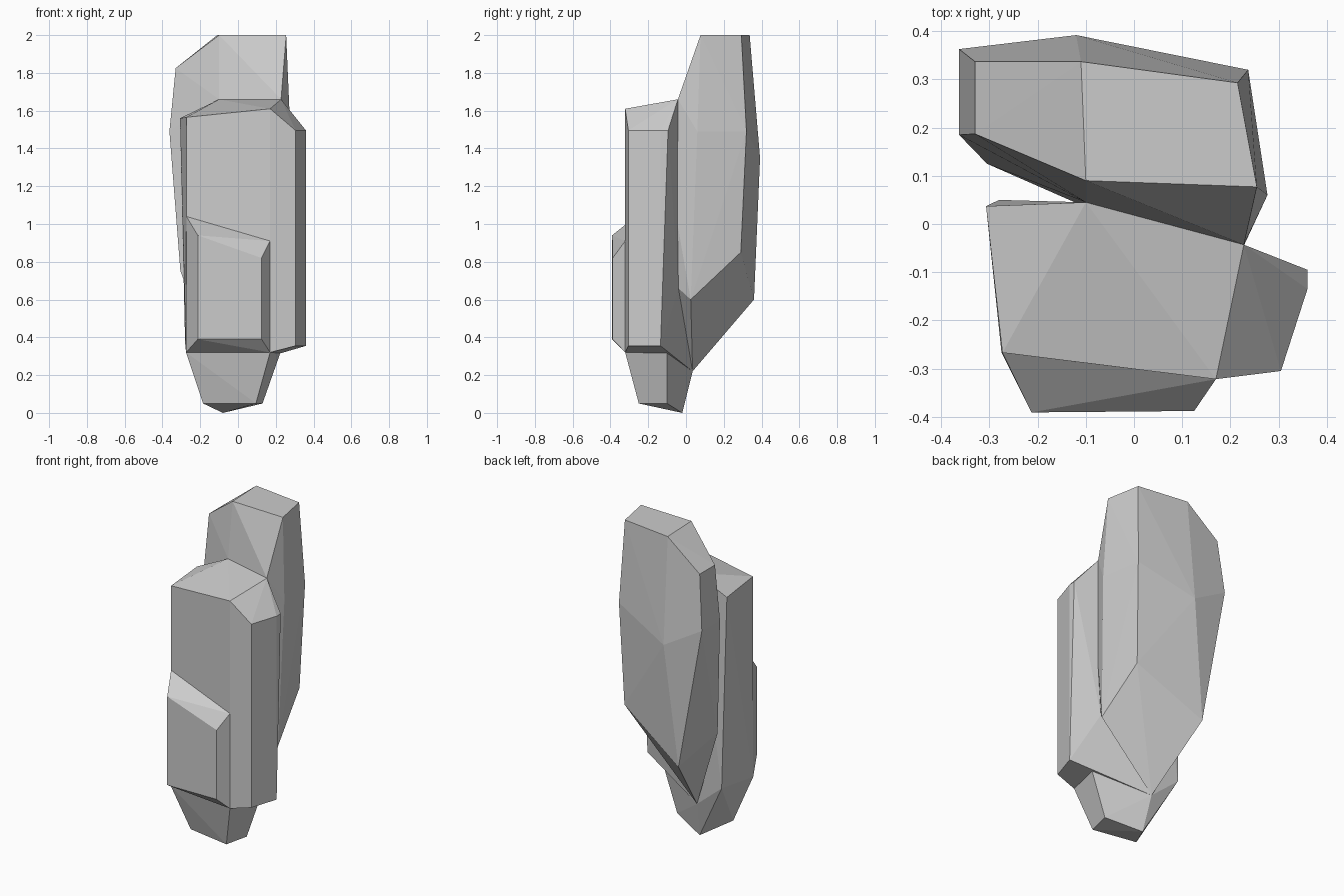
import bpy, bmesh


def facet(name, corners):
    """Flat-faced stone chunk: the convex hull of a few corner points."""
    bm = bmesh.new()
    for c in corners:
        bm.verts.new(c)
    bmesh.ops.convex_hull(bm, input=bm.verts[:])
    loose = [v for v in bm.verts if not v.link_faces]
    bmesh.ops.delete(bm, geom=loose, context='VERTS')
    bmesh.ops.dissolve_limit(bm, angle_limit=0.02, verts=bm.verts[:], edges=bm.edges[:])
    bmesh.ops.recalc_face_normals(bm, faces=bm.faces[:])
    mesh = bpy.data.meshes.new(name)
    bm.to_mesh(mesh)
    bm.free()
    obj = bpy.data.objects.new(name, mesh)
    bpy.context.collection.objects.link(obj)
    return obj


# corners where neighbouring chunks meet
ridge_l, ridge_r = (-0.10, 0.045, 1.66), (0.228, -0.043, 1.66)
keel = (-0.10, 0.035, 0.22)
front_l, front_r = (-0.275, -0.267, 0.32), (0.17, -0.322, 0.32)
side_r, side_l = (0.225, -0.10, 0.32), (-0.28, 0.05, 0.37)
hip = (0.21, -0.04, 0.66)

# tall slab at the back
facet("back_slab", [
    (-0.11, 0.337, 2), (0.215, 0.293, 2), (0.255, 0.077, 2), (-0.10, 0.09, 2),
    (-0.33, 0.337, 1.825), (-0.33, 0.187, 1.825),
    (-0.363, 0.363, 1.49), (-0.363, 0.185, 1.49), (-0.12, 0.392, 1.35),
    (0.237, 0.32, 1.49), (0.277, 0.06, 1.49),
    ridge_l, ridge_r, (0.228, -0.045, 1.0), hip,
    (0.22, 0.29, 0.85), (-0.20, 0.36, 0.60), (0.258, 0.025, 0.60),
    (-0.305, 0.125, 0.75), keel])

# shorter block in front, with a chamfered right side
facet("front_block", [
    (-0.273, -0.267, 1.565), (0.17, -0.322, 1.61), ridge_r, ridge_l,
    (-0.307, 0.037, 1.56),
    (0.305, -0.305, 1.495), (0.36, -0.135, 1.495), (0.36, -0.095, 1.495),
    (0.305, -0.305, 0.355), (0.36, -0.135, 0.355),
    front_l, front_r, side_r, side_l, hip, keel])

# raised plate on the front face
facet("front_plate", [
    (-0.213, -0.391, 0.94), (0.125, -0.388, 0.82),
    (0.125, -0.388, 0.39), (-0.213, -0.391, 0.39),
    (-0.273, -0.267, 1.04), (0.17, -0.322, 0.91), front_l, front_r])

# tapered foot
facet("foot", [
    front_l, front_r, side_r, side_l, keel, hip,
    (-0.185, -0.20, 0.05), (0.095, -0.25, 0.05),
    (0.13, -0.10, 0.05), (-0.08, -0.02, 0.0)])
